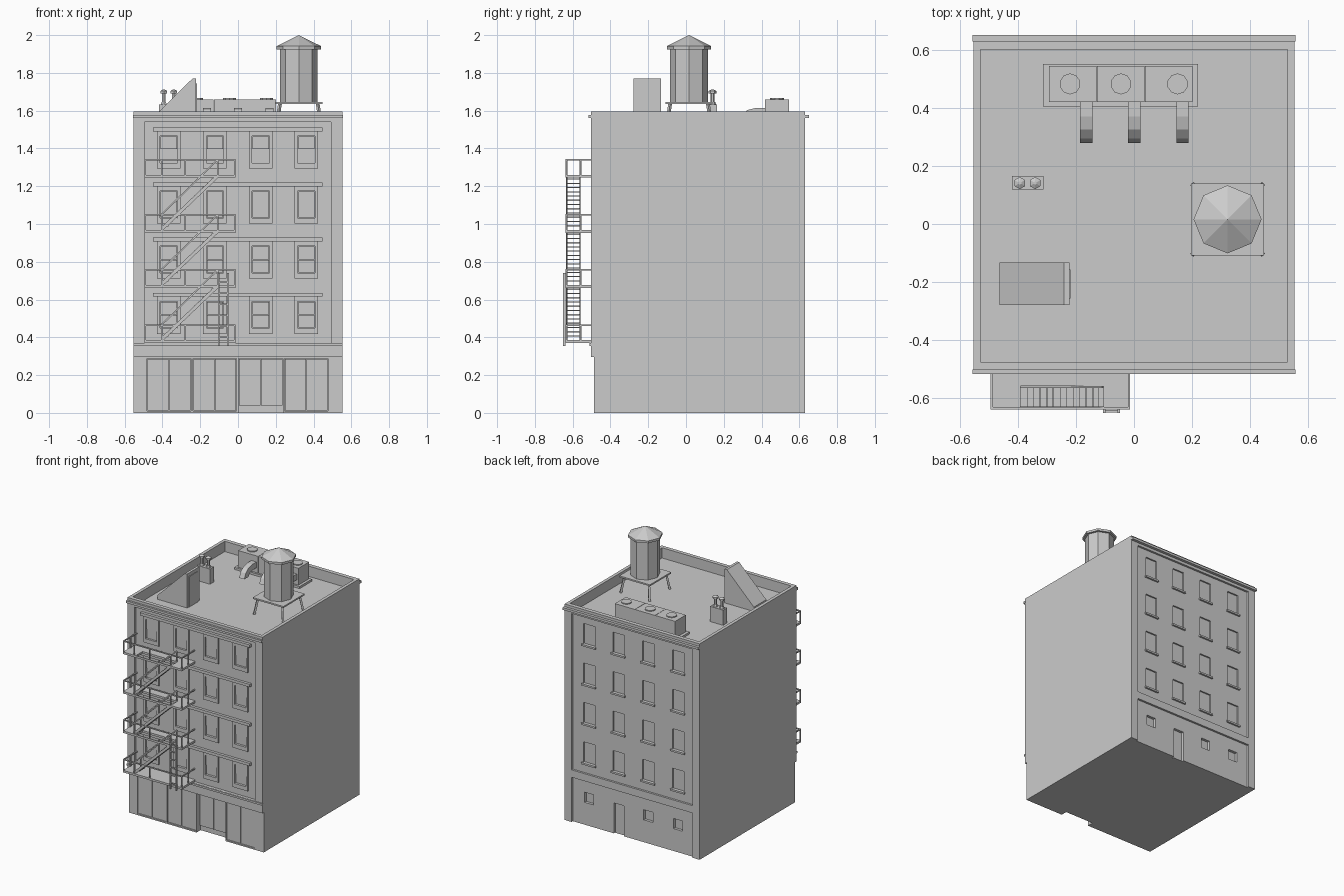
import bpy, bmesh, math
from mathutils import Vector, Matrix

if "Cube" in bpy.data.objects:
    bpy.data.objects.remove(bpy.data.objects["Cube"])


def finish(name, bm):
    bmesh.ops.recalc_face_normals(bm, faces=bm.faces)
    me = bpy.data.meshes.new(name)
    bm.to_mesh(me)
    bm.free()
    ob = bpy.data.objects.new(name, me)
    bpy.context.collection.objects.link(ob)
    return ob


def add_box(bm, x0, x1, y0, y1, z0, z1):
    m = Matrix.Translation(((x0 + x1) / 2, (y0 + y1) / 2, (z0 + z1) / 2)) @ \
        Matrix.Diagonal((x1 - x0, y1 - y0, z1 - z0, 1))
    bmesh.ops.create_cube(bm, size=1, matrix=m)


def boxes(name, items):
    bm = bmesh.new()
    for b in items:
        add_box(bm, *b)
    return finish(name, bm)


def add_bar(bm, a, b, w, h):
    """Rectangular bar from a to b; w is measured across y for bars in the xz plane."""
    a, b = Vector(a), Vector(b)
    d = b - a
    q = d.to_track_quat('X', 'Z').to_matrix().to_4x4()
    bmesh.ops.create_cube(bm, size=1, matrix=Matrix.Translation((a + b) / 2) @ q @
                          Matrix.Diagonal((d.length, w, h, 1)))


def add_cone(bm, x, y, z0, z1, r0, r1, n, turn=0):
    bmesh.ops.create_cone(bm, cap_ends=True, segments=n, radius1=r0, radius2=r1, depth=z1 - z0,
                          matrix=Matrix.Translation((x, y, (z0 + z1) / 2)) @ Matrix.Rotation(turn, 4, 'Z'))


def add_prism(bm, pts, axis, lo, hi):
    """Extrude a profile: axis 'Y' takes (x, z) points, axis 'X' takes (y, z) points."""
    mk = (lambda p, t: (p[0], t, p[1])) if axis == 'Y' else (lambda p, t: (t, p[0], p[1]))
    rings = [[bm.verts.new(mk(p, t)) for p in pts] for t in (lo, hi)]
    bm.faces.new(rings[0])
    bm.faces.new(rings[1])
    for i in range(len(pts)):
        j = (i + 1) % len(pts)
        bm.faces.new((rings[0][i], rings[0][j], rings[1][j], rings[1][i]))


def cut(ob, items):
    cutter = boxes("cutter", items)
    cutter.hide_render = True
    mod = ob.modifiers.new("cut", 'BOOLEAN')
    mod.operation, mod.solver, mod.object = 'DIFFERENCE', 'EXACT', cutter
    dg = bpy.context.evaluated_depsgraph_get()
    me = bpy.data.meshes.new_from_object(ob.evaluated_get(dg))
    ob.modifiers.clear()
    ob.data = me
    bpy.data.objects.remove(cutter)


COLS = (-0.366, -0.122, 0.12, 0.362)
ROWS = [1.49 - 0.2917 * i for i in range(4)]
ROOF, FRONT, BACK = 1.52, -0.482, 0.615

# Main building block with recessed facades and roof well
body = boxes("building_body", [(-0.552, 0.552, -0.503, 0.63, 0, 1.596)])
cut(body, [(-0.496, 0.493, -0.6, FRONT, 0.37, 1.54),
           (-0.7, 0.7, -0.6, -0.487, -0.1, 0.295),
           (-0.528, 0.528, -0.475, 0.6, ROOF, 1.7),
           (-0.495, 0.495, BACK, 0.7, 0.385, 1.54),
           (-0.495, 0.495, BACK, 0.7, -0.1, 0.33)])

# Window, shopfront and door openings
shops = ((-0.482, -0.248), (-0.239, -0.007), (0.246, 0.476))
holes = [(x - 0.046, x + 0.046, -0.6, FRONT + 0.025, z - 0.166, z - 0.024) for x in COLS for z in ROWS if z < 1.4]
holes += [(x - 0.046, x + 0.046, -0.6, FRONT + 0.005, z - 0.166, z - 0.024) for x in COLS for z in ROWS if z > 1.4]
holes += [(x - 0.047, x + 0.047, 0.604, 0.7, z - 0.155, z - 0.005) for x in COLS for z in ROWS]
holes += [(x - 0.037, x + 0.037, 0.595, 0.7, 0.165, 0.24) for x in (COLS[0], COLS[1], COLS[3])]
holes += [(0.075, 0.16, 0.595, 0.7, -0.1, 0.225), (0.002, 0.237, -0.6, -0.44, -0.1, 0.287)]
holes += [(a, b, -0.6, -0.472, 0.01, 0.287) for a, b in shops]
cut(body, holes)

# Shop window panels and entrance doors
panes = []
for a, b in shops:
    m = (a + b) / 2
    panes += [(a + 0.003, m - 0.002, -0.482, -0.47, 0.013, 0.284),
              (m + 0.002, b - 0.003, -0.482, -0.47, 0.013, 0.284)]
boxes("shop_windows", panes)
boxes("entrance_doors", [(0.004, 0.118, -0.452, -0.435, 0.04, 0.285),
                         (0.121, 0.235, -0.452, -0.435, 0.04, 0.285)])
boxes("back_door", [(0.08, 0.155, 0.59, 0.602, 0, 0.22)])

# Front window surrounds, sashes, and long lintels
trim, sash, lintels = [], [], []
for z in ROWS:
    lintels.append((-0.45, 0.447, -0.502, FRONT + 0.004, z, z + 0.021))
    for x in COLS:
        y = (FRONT - 0.01, FRONT + 0.004)
        trim += [(x - 0.062, x - 0.046, *y, z - 0.196, z), (x + 0.046, x + 0.062, *y, z - 0.196, z),
                 (x - 0.046, x + 0.046, *y, z - 0.196, z - 0.166), (x - 0.046, x + 0.046, *y, z - 0.024, z)]
        sash += [(x - 0.043, x + 0.043, FRONT - 0.003, FRONT + 0.03 if z < 1.4 else FRONT + 0.006, z - 0.094, z - 0.027),
                 (x - 0.043, x + 0.043, FRONT + 0.002, FRONT + 0.03 if z < 1.4 else FRONT + 0.006, z - 0.163, z - 0.096)]
boxes("front_window_surrounds", trim)
boxes("front_window_sashes", sash)
boxes("front_lintels", lintels)

# Back window sills
boxes("back_sills", [(x - 0.057, x + 0.057, 0.61, 0.628, z - 0.168, z - 0.155) for x in COLS for z in ROWS])

# Cornices and the ledge over the shops
boxes("cornices", [(-0.555, 0.555, -0.517, -0.5, 1.56, 1.577), (-0.555, 0.555, 0.628, 0.65, 1.56, 1.577),
                   (-0.554, 0.554, -0.511, -0.5, 0.355, 0.369)])

# Roof stair bulkhead with its door
bm = bmesh.new()
add_prism(bm, [(-0.462, ROOF), (-0.222, ROOF), (-0.222, 1.77), (-0.241, 1.77), (-0.462, 1.552)],
          'Y', -0.278, -0.133)
finish("stair_bulkhead", bm)
boxes("bulkhead_door", [(-0.23, -0.218, -0.257, -0.156, ROOF, 1.745)])

# Twin vent chimney
bm = bmesh.new()
add_box(bm, -0.419, -0.312, 0.118, 0.165, ROOF, 1.632)
for x in (-0.393, -0.34):
    add_cone(bm, x, 0.141, 1.63, 1.645, 0.019, 0.014, 6)
    add_cone(bm, x, 0.141, 1.64, 1.70, 0.011, 0.011, 6)
    add_cone(bm, x, 0.141, 1.692, 1.704, 0.021, 0.021, 6)
    add_cone(bm, x, 0.141, 1.704, 1.712, 0.021, 0.006, 6)
finish("vent_chimney", bm)

# Air handling unit: base, three modules, fans and bent ducts
bm = bmesh.new()
add_box(bm, -0.314, 0.22, 0.405, 0.55, ROOF, 1.536)
for i in range(3):
    x = -0.292 + i * 0.165
    add_box(bm, x, x + 0.163, 0.419, 0.544, 1.536, 1.66)
    add_cone(bm, x + 0.082 + (i - 1) * 0.01 + 0.02 * (i == 2), 0.482, 1.655, 1.667, 0.036, 0.036, 10)
finish("air_unit", bm)
bm = bmesh.new()
for x in (-0.164, 0.001, 0.167):
    add_prism(bm, [(0.42, 1.615), (0.37, 1.615), (0.325, 1.603), (0.295, 1.578), (0.278, 1.54),
                   (0.325, 1.54), (0.34, 1.562), (0.37, 1.572), (0.42, 1.572)], 'X', x - 0.021, x + 0.021)
finish("air_ducts", bm)

# Octagonal water tank on a splayed stand
TX, TY = 0.322, 0.016
bm = bmesh.new()
add_cone(bm, TX, TY, 1.645, 1.93, 0.1, 0.1, 8)
add_cone(bm, TX, TY, 1.925, 1.942, 0.117, 0.117, 8)
add_cone(bm, TX, TY, 1.942, 2.0, 0.117, 0, 8)
finish("water_tank", bm)
bm = bmesh.new()
add_box(bm, TX - 0.125, TX + 0.125, TY - 0.124, TY + 0.124, 1.634, 1.645)
for sx in (-1, 1):
    for sy in (-1, 1):
        add_bar(bm, (TX + sx * 0.1, TY + sy * 0.1, 1.636), (TX + sx * 0.118, TY + sy * 0.118, ROOF), 0.014, 0.014)
finish("tank_stand", bm)

# Fire escape landings and railings
LEVELS = [0.385 + 0.2917 * i for i in range(4)]
X0, X1, Y0, Y1 = -0.494, -0.013, -0.638, -0.475
slabs, rails = [], []
for i, z in enumerate(LEVELS):
    zs = (z - 0.015, z)
    if i == 0:
        slabs.append((X0, X1, Y0, Y1, *zs))
    else:
        slabs += [(X0, X1, -0.557, Y1, *zs), (-0.105, X1, Y0, -0.557, *zs)]
        slabs.append((X0, -0.39, Y0, -0.557, *zs))
        slabs.append((-0.39, -0.105, Y0, Y0 + 0.006, *zs))
    t = z + 0.084
    rails += [(X0, X1, Y0, Y0 + 0.008, t - 0.008, t)]
    for x in (X0, X1 - 0.008):
        rails += [(x, x + 0.008, Y0, Y1, t - 0.008, t), (x, x + 0.008, -0.56, -0.552, z, t)]
    rails += [(x, x + 0.008, Y0, Y0 + 0.008, z, t) for x in (X0, -0.408, -0.283, X1 - 0.008)]
boxes("escape_landings", slabs)
boxes("escape_railings", rails)

# Fire escape stairs with treads and handrails
bm = bmesh.new()
for z in LEVELS[:3]:
    z1 = z + 0.2917
    for y in (-0.631, -0.561):
        add_bar(bm, (-0.402, y, z + 0.006), (-0.108, y, z1 - 0.006), 0.006, 0.018)
        add_bar(bm, (-0.402, y, z + 0.084), (-0.108, y, z1 + 0.08), 0.006, 0.008)
        for x, h in ((-0.402, z), (-0.108, z1 - 0.01)):
            add_box(bm, x - 0.004, x + 0.004, y - 0.003, y + 0.003, h, h + 0.09)
    for k in range(1, 13):
        t = k / 13
        x, h = -0.402 + 0.294 * t, z + 0.2917 * t
        add_box(bm, x - 0.011, x + 0.011, -0.63, -0.562, h - 0.003, h + 0.003)
finish("escape_stairs", bm)

# Drop ladder
ladder = [(x, x + 0.009, -0.65, -0.638, 0.355, 0.74) for x in (-0.107, -0.057)]
ladder += [(-0.1, -0.055, -0.648, -0.64, 0.397 + k * 0.058, 0.405 + k * 0.058) for k in range(6)]
boxes("drop_ladder", ladder)
